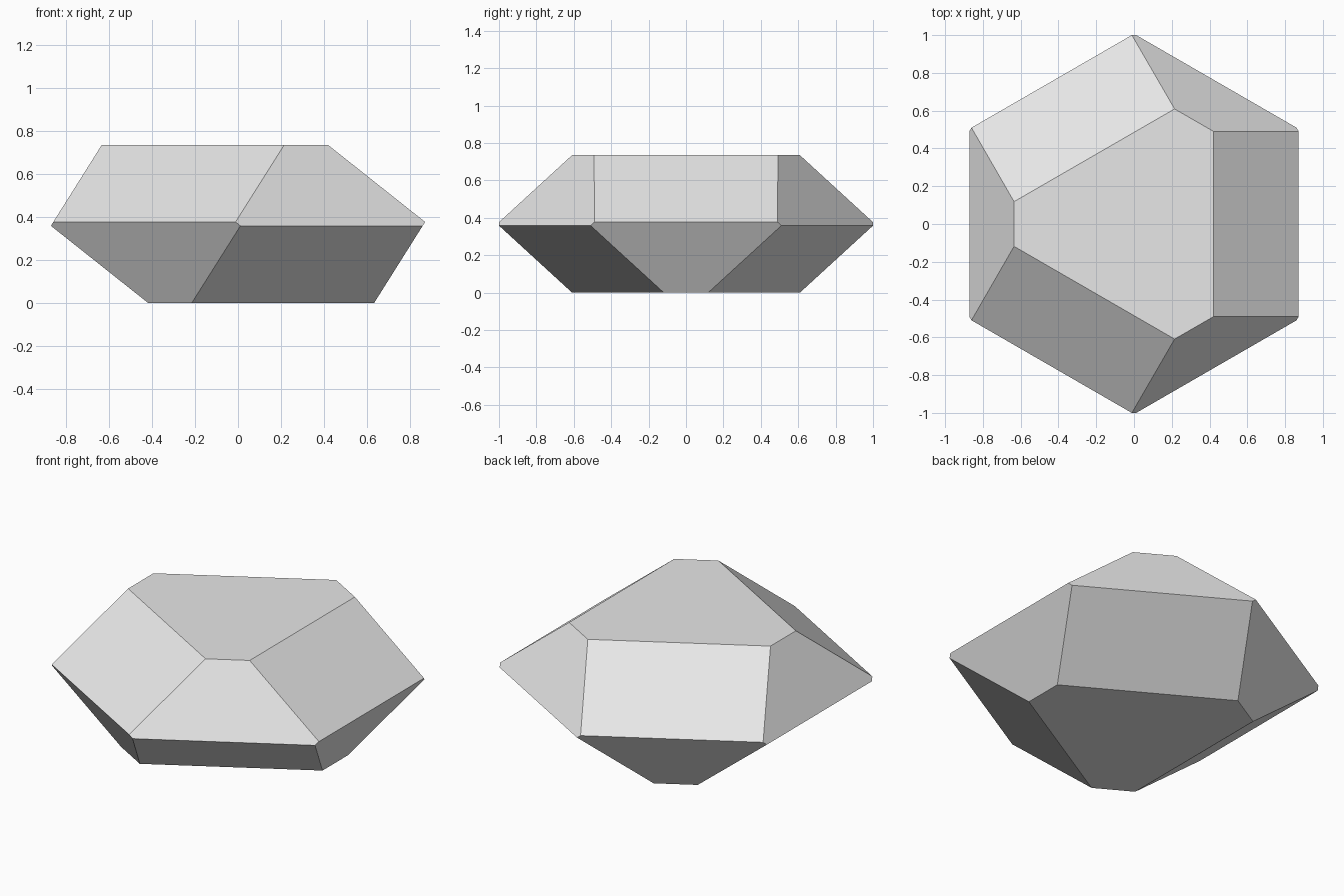
import bpy
import bmesh
from math import pi, cos, sin
from mathutils import Vector

if "Cube" in bpy.data.objects:
    bpy.data.objects.remove(bpy.data.objects["Cube"], do_unlink=True)

HEIGHT = 0.735
MID = HEIGHT / 2


def plane(angle, radius, run, rise, side):
    """Point and outward normal of a facet that starts at a cap rim."""
    out = Vector((cos(angle), sin(angle), 0))
    return out * radius + Vector((0, 0, MID * side)), out * rise + Vector((0, 0, run * side))


# Flat caps, broad facets and narrow facets, the lower half being the upper inverted
cuts = []
for side in (1, -1):
    cuts.append((Vector((0, 0, MID * side)), Vector((0, 0, side))))
    for i in range(3):
        turn = i * 2 * pi / 3 + (0 if side > 0 else pi)
        cuts.append(plane(turn, 0.42, 0.45, 0.357, side))
        cuts.append(plane(turn + pi, 0.635, 0.629, 1.0, side))

# Cut the gem from a block
bm = bmesh.new()
bmesh.ops.create_cube(bm, size=4)
for point, normal in cuts:
    cut = bmesh.ops.bisect_plane(bm, geom=bm.verts[:] + bm.edges[:] + bm.faces[:],
                                 dist=1e-5, plane_co=point, plane_no=normal, clear_outer=True)
    rim = [e for e in cut["geom_cut"] if isinstance(e, bmesh.types.BMEdge)]
    bmesh.ops.contextual_create(bm, geom=rim)
bmesh.ops.translate(bm, verts=bm.verts[:], vec=(0, 0, MID))
bmesh.ops.recalc_face_normals(bm, faces=bm.faces[:])

mesh = bpy.data.meshes.new("faceted_crystal")
bm.to_mesh(mesh)
bm.free()
crystal = bpy.data.objects.new("faceted_crystal", mesh)
bpy.context.collection.objects.link(crystal)

# Single light grey surface
grey = bpy.data.materials.new("light_grey")
grey.use_nodes = True
grey.diffuse_color = (0.8, 0.8, 0.8, 1)
grey.node_tree.nodes["Principled BSDF"].inputs["Base Color"].default_value = grey.diffuse_color
mesh.materials.append(grey)
